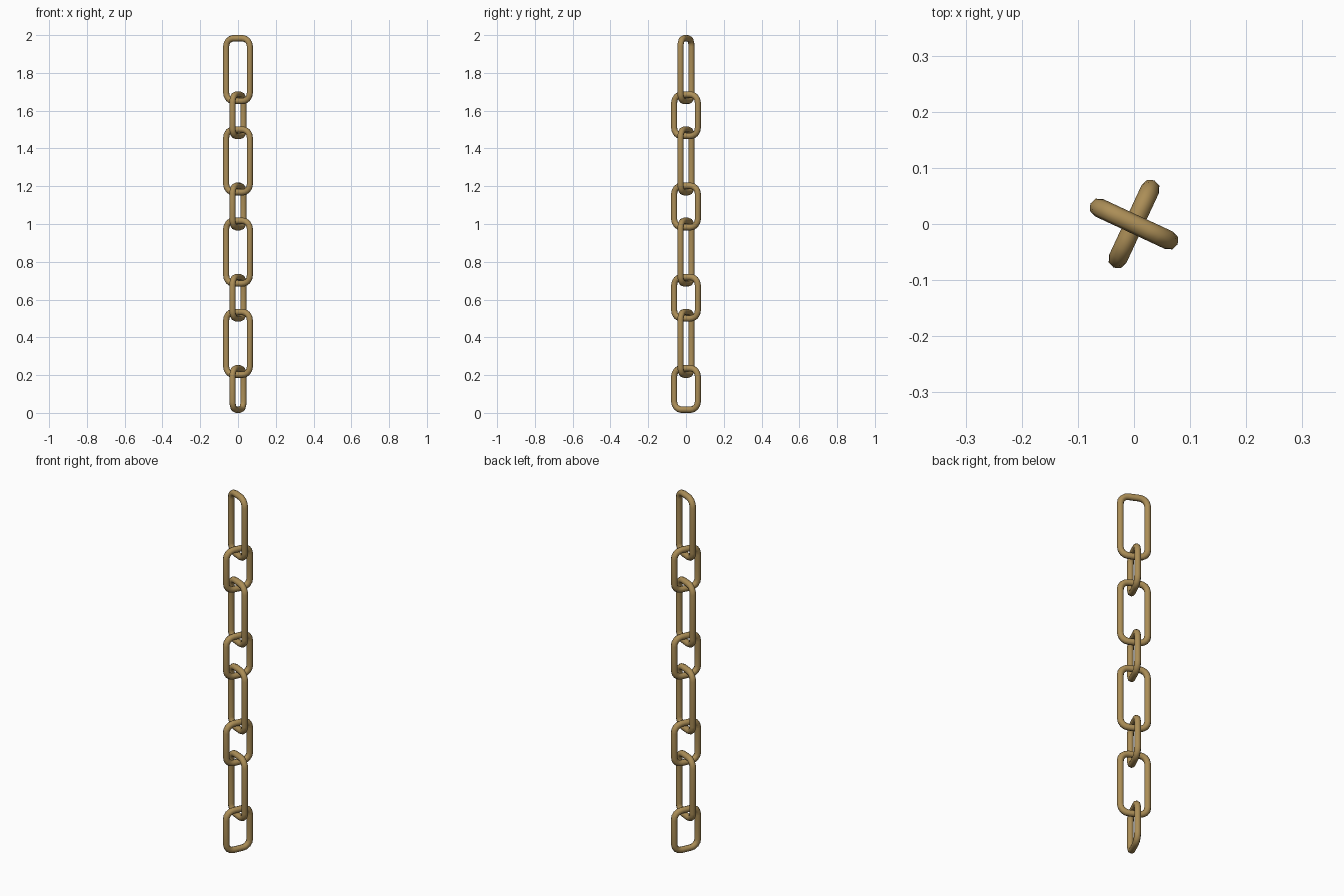
import bpy, math

if "Cube" in bpy.data.objects:
    bpy.data.objects.remove(bpy.data.objects["Cube"])

R = 0.017            # wire radius
HALF_W = 0.069       # centreline half width of a link
CORNER = 0.042       # centreline corner radius
LONG, SHORT = 0.366, 0.253
PITCH = 0.483        # height of one long + short pair
TILT = math.radians(-25)

brass = bpy.data.materials.new("aged brass")
brass.diffuse_color = (0.41, 0.27, 0.095, 1)
brass.use_nodes = True
brass.node_tree.nodes["Principled BSDF"].inputs["Base Color"].default_value = brass.diffuse_color


def link_mesh(name, length, steps=4):
    """Rounded-rectangle wire loop in the XZ plane."""
    cx, cz = HALF_W - CORNER, length / 2 - R - CORNER
    pts = []
    for q, (sx, sz) in enumerate([(1, 1), (-1, 1), (-1, -1), (1, -1)]):
        for i in range(steps + 1):
            a = math.pi / 2 * (q + i / steps)
            pts.append((sx * cx + CORNER * math.cos(a), 0,
                        sz * cz + CORNER * math.sin(a), 1))
    curve = bpy.data.curves.new(name, 'CURVE')
    curve.dimensions = '3D'
    curve.bevel_depth = R
    curve.bevel_resolution = 2      # eight-sided wire
    spline = curve.splines.new('POLY')
    spline.points.add(len(pts) - 1)
    for p, co in zip(spline.points, pts):
        p.co = co
    spline.use_cyclic_u = True
    temp = bpy.data.objects.new(name + "_path", curve)
    bpy.context.collection.objects.link(temp)
    bpy.context.view_layer.update()
    dg = bpy.context.evaluated_depsgraph_get()
    mesh = bpy.data.meshes.new_from_object(temp.evaluated_get(dg), depsgraph=dg)
    bpy.data.objects.remove(temp)
    mesh.name = name
    mesh.materials.clear()
    mesh.materials.append(brass)
    mesh.shade_smooth()
    return mesh


def place(name, mesh, z, angle):
    ob = bpy.data.objects.new(name, mesh)
    ob.location.z = z
    ob.rotation_euler.z = angle
    bpy.context.collection.objects.link(ob)


long_mesh = link_mesh("long_link", LONG)
short_mesh = link_mesh("short_link", SHORT)

# alternating links, each turned a quarter from its neighbour
for i in range(4):
    place(f"long_link_{i + 1}", long_mesh, 2 - LONG / 2 - i * PITCH, TILT)
    place(f"short_link_{i + 1}", short_mesh, SHORT / 2 + i * PITCH, TILT + math.pi / 2)
